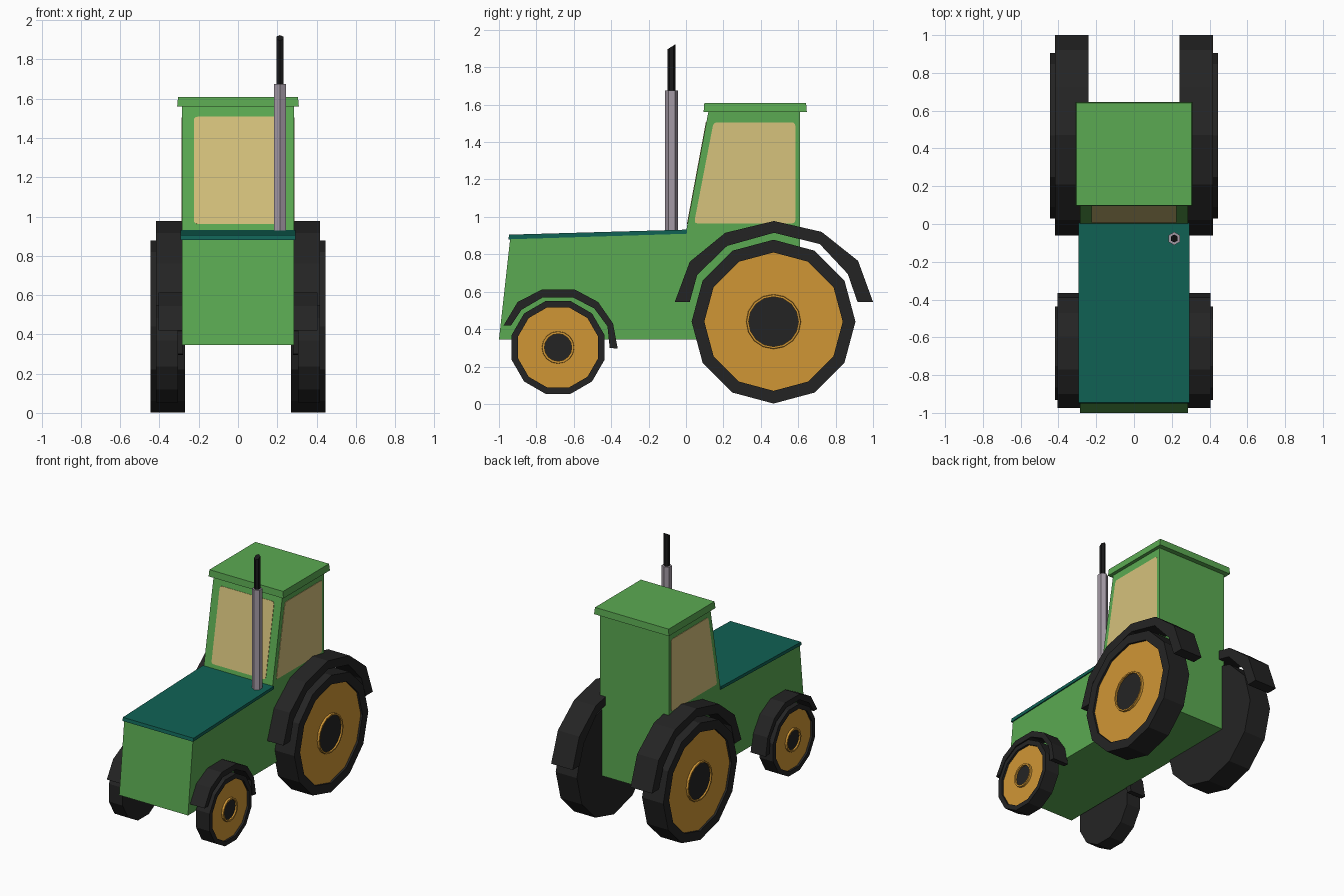
import bpy, bmesh, math
from mathutils import Vector

if "Cube" in bpy.data.objects:
    bpy.data.objects.remove(bpy.data.objects["Cube"])


def material(name, r, g, b):
    lin = [((c / 255 + 0.055) / 1.055) ** 2.4 if c > 10 else c / 255 / 12.92 for c in (r, g, b)]
    m = bpy.data.materials.new(name)
    m.diffuse_color = (*lin, 1)
    m.use_nodes = True
    m.node_tree.nodes["Principled BSDF"].inputs["Base Color"].default_value = m.diffuse_color
    return m


GREEN = material("green paint", 91, 170, 82)
TEAL = material("teal hood", 16, 98, 85)
GLASS = material("tan glass", 214, 194, 124)
ORANGE = material("orange rim", 208, 150, 53)
RUBBER = material("dark rubber", 36, 36, 36)
STEEL = material("grey steel", 164, 154, 165)
SOOT = material("black pipe", 24, 24, 25)


def finish(name, bm, mats, mirror=False):
    bmesh.ops.recalc_face_normals(bm, faces=bm.faces)
    me = bpy.data.meshes.new(name)
    bm.to_mesh(me)
    bm.free()
    for m in mats:
        me.materials.append(m)
    ob = bpy.data.objects.new(name, me)
    bpy.context.collection.objects.link(ob)
    if mirror:
        ob.modifiers.new("Mirror", 'MIRROR').use_mirror_merge = False
    return ob


def extrude(name, pts, offset, mat, mirror=False):
    """Solid from a flat outline of 3D points pushed along offset."""
    bm = bmesh.new()
    a = [bm.verts.new(p) for p in pts]
    b = [bm.verts.new(Vector(p) + Vector(offset)) for p in pts]
    bm.faces.new(a)
    bm.faces.new(b[::-1])
    for i in range(len(a)):
        j = (i + 1) % len(a)
        bm.faces.new((a[i], a[j], b[j], b[i]))
    return finish(name, bm, [mat], mirror)


def side_profile(name, yz, x0, x1, mat, mirror=False):
    return extrude(name, [(x0, y, z) for y, z in yz], (x1 - x0, 0, 0), mat, mirror)


def rounded(pts, r=0.02):
    """Cut each corner of a 2D outline into a small arc."""
    out = []
    for i, p in enumerate(pts):
        p = Vector(p)
        a = p + (Vector(pts[i - 1]) - p).normalized() * r
        b = p + (Vector(pts[(i + 1) % len(pts)]) - p).normalized() * r
        for t in (0, 0.33, 0.67, 1):
            out.append(tuple(a * (1 - t) ** 2 + p * 2 * t * (1 - t) + b * t * t))
    return out


def lathe(name, profile, ids, mats, y, z, n, phase):
    """Spin (radius, x) profile about an axis along x; ids colour each band."""
    bm = bmesh.new()
    rings = []
    for r, x in profile:
        if r == 0:
            rings.append([bm.verts.new((x, y, z))] * n)
        else:
            ang = [phase + 2 * math.pi * i / n for i in range(n)]
            rings.append([bm.verts.new((x, y + r * math.sin(a), z + r * math.cos(a))) for a in ang])
    for k, mid in enumerate(ids):
        for i in range(n):
            j = (i + 1) % n
            loop = [rings[k][i], rings[k][j], rings[k + 1][j], rings[k + 1][i]]
            f = bm.faces.new(list(dict.fromkeys(loop)))
            f.material_index = mid
    return finish(name, bm, mats, True)


def wheel(name, y, z, r, rim, ring, hub, x0, x1, phase):
    d = x1 - 0.015
    lathe(name + "_tyres", [(0, x0), (r, x0), (r, x1), (rim, x1), (rim, d), (0, d)],
          [0, 0, 0, 0, 1], [RUBBER, ORANGE], y, z, 12, phase)
    lathe(name + "_hubs", [(ring, d - 0.005), (ring * 0.98, x1), (hub, x1), (hub, d + 0.003), (0, d + 0.003)],
          [0, 0, 0, 1], [ORANGE, RUBBER], y, z, 16, 0)


# Body and cab in one side profile
side_profile("body", [(-1, .345), (.61, .345), (.61, 1.565), (.12, 1.565), (0, .92), (-.94, .885)],
             -.285, .285, GREEN)

# Hood plate
side_profile("hood", [(-.95, .88), (0.005, .91), (0.005, .932), (-.945, .905)], -.293, .293, TEAL)

# Roof slab, slightly narrower on top
bm = bmesh.new()
bmesh.ops.create_cube(bm, size=1)
for v in bm.verts:
    top = v.co.z > 0
    s = 0.985 if top else 1.0
    v.co = (v.co.x * .62 * s, .37 + v.co.y * .552 * s, 1.61 if top else 1.56)
finish("roof", bm, [GREEN])

# Windows
side_profile("side_windows", rounded([(.043, .965), (.585, .965), (.585, 1.505), (.147, 1.505)]),
             .281, .288, GLASS, True)
n = Vector((0, -.983, .184))
outline = rounded([(-.225, .962), (.225, .962), (.225, 1.508), (-.225, 1.508)])
extrude("windshield", [Vector((x, .12 * (z - .92) / .645, z)) + n * .003 for x, z in outline],
        n * -.007, GLASS)

# Exhaust: hexagonal sleeve and slant-cut pipe
def exhaust(name, r, z0, z1, slant, mat):
    bm = bmesh.new()
    bmesh.ops.create_cone(bm, cap_ends=True, segments=6, radius1=r, radius2=r, depth=1)
    for v in bm.verts:
        x, y = v.co.x, v.co.y
        v.co = (.213 + x, -.077 + y, z1 + slant * y if v.co.z > 0 else z0)
    finish(name, bm, [mat])


exhaust("exhaust_sleeve", .035, .89, 1.675, 0, STEEL)
exhaust("exhaust_pipe", .021, 1.66, 1.91, .65, SOOT)

# Wheels
wheel("rear", .468, .44, .438, .37, .147, .133, .27, .446, 0)
wheel("front", -.684, .302, .257, .222, .087, .073, .305, .418, math.pi / 12)

# Fenders
rear_out = [(-.06, .545), (.02, .76), (.21, .915), (.47, .978), (.725, .92), (.92, .765), (1.0, .545)]
rear_in = [(.02, .545), (.06, .69), (.22, .845), (.47, .915), (.715, .855), (.865, .695), (.917, .545)]
side_profile("rear_fenders", rear_out + rear_in[::-1], .24, .418, RUBBER, True)
front_out = [(-.975, .42), (-.90, .545), (-.77, .612), (-.595, .612), (-.47, .545), (-.39, .43), (-.365, .295)]
front_in = [(-.935, .42), (-.88, .503), (-.765, .57), (-.605, .57), (-.49, .51), (-.42, .415), (-.408, .30)]
side_profile("front_fenders", front_out + front_in[::-1], .28, .405, RUBBER, True)
